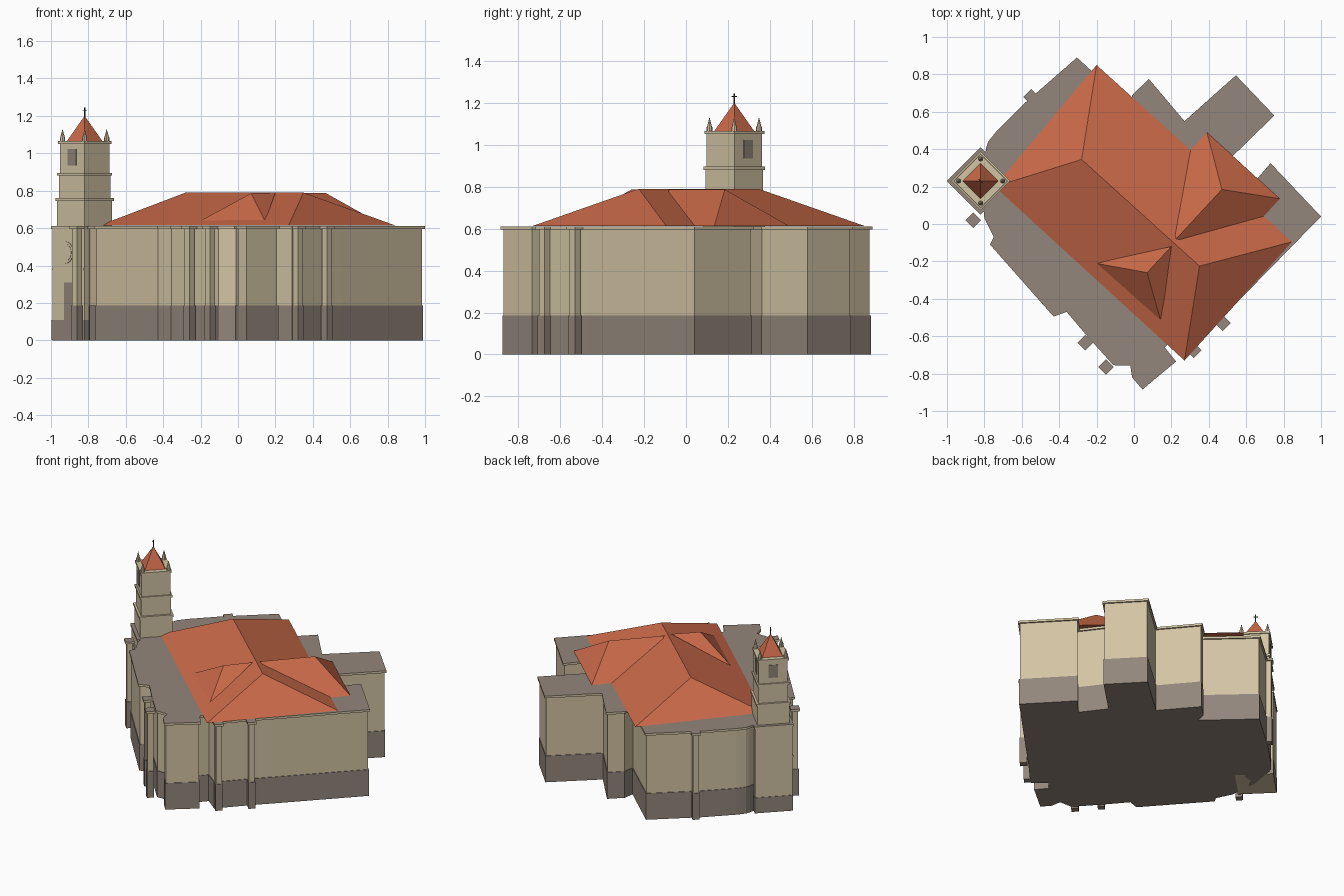
import bpy, bmesh
from math import cos, sin, pi
from mathutils import Vector, Matrix

if "Cube" in bpy.data.objects:
    bpy.data.objects.remove(bpy.data.objects["Cube"])


def material(name, rgb):
    mat = bpy.data.materials.new(name)
    mat.use_nodes = True
    color = (*rgb, 1)
    mat.diffuse_color = color
    mat.node_tree.nodes["Principled BSDF"].inputs["Base Color"].default_value = color
    return mat


STONE = material("pale_stone", (0.65, 0.55, 0.37))
GREY = material("grey_stone", (0.29, 0.24, 0.2))
TILE = material("red_tile", (0.58, 0.14, 0.065))
IRON = material("dark_iron", (0.05, 0.05, 0.05))


def finish(name, bm, mats, top_grey=False):
    """Turn a bmesh into a flat-shaded object; flat tops may take the second material."""
    bmesh.ops.recalc_face_normals(bm, faces=bm.faces)
    if top_grey:
        for face in bm.faces:
            face.material_index = int(face.normal.z > 0.9)
    mesh = bpy.data.meshes.new(name)
    bm.to_mesh(mesh)
    bm.free()
    for mat in mats:
        mesh.materials.append(mat)
    obj = bpy.data.objects.new(name, mesh)
    bpy.context.collection.objects.link(obj)
    return obj


def solid(name, points, faces, mat):
    bm = bmesh.new()
    verts = [bm.verts.new(p) for p in points]
    for face in faces:
        bm.faces.new([verts[i] for i in face])
    return finish(name, bm, [mat])


def prism(name, outline, low, high, mats, top_grey=False):
    bm = bmesh.new()
    face = bm.faces.new([bm.verts.new((x, y, low)) for x, y in outline])
    new = bmesh.ops.extrude_face_region(bm, geom=[face])["geom"]
    moved = [v for v in new if isinstance(v, bmesh.types.BMVert)]
    bmesh.ops.translate(bm, verts=moved, vec=(0, 0, high - low))
    return finish(name, bm, mats, top_grey)


def shrink(outline, amount):
    """Inset a clockwise outline with mitred corners."""
    pts = [Vector(p) for p in outline]
    result = []
    for i, p in enumerate(pts):
        a = (p - pts[i - 1]).normalized()
        b = (pts[(i + 1) % len(pts)] - p).normalized()
        na, nb = Vector((a.y, -a.x)), Vector((b.y, -b.x))
        result.append(p + (na + nb) * amount / max(0.4, 1 + na.dot(nb)))
    return result


def diamond(center, radius):
    """Square with its corners on the axes, clockwise from the back."""
    x, y = center
    return [(x, y + radius), (x + radius, y), (x, y - radius), (x - radius, y)]


def cone(name, center, low, high, radius, top, sides, mat, turn=0):
    bm = bmesh.new()
    place = Matrix.Translation((*center, (low + high) / 2)) @ Matrix.Rotation(turn, 4, "Z")
    bmesh.ops.create_cone(bm, cap_ends=True, segments=sides, radius1=radius,
                          radius2=top, depth=high - low, matrix=place)
    return finish(name, bm, [mat])


def box(name, center, size, turn, mat):
    bm = bmesh.new()
    place = (Matrix.Translation(center) @ Matrix.Rotation(turn, 4, "Z")
             @ Matrix.Diagonal((*size, 1)))
    bmesh.ops.create_cube(bm, size=1, matrix=place)
    return finish(name, bm, [mat])


EAVE, PLINTH, RIDGE = 0.61, 0.185, 0.79


def walls(name, outline):
    """Plinth, wall and cornice stacked on one plan."""
    prism(name + "_plinth", shrink(outline, 0.007), 0, PLINTH, [GREY])
    prism(name + "_wall", shrink(outline, 0.011), PLINTH, EAVE - 0.015, [STONE])
    prism(name + "_cornice", outline, EAVE - 0.015, EAVE, [STONE, GREY], True)


# Church body, plan running clockwise from the back corner
plan = [(-.305, .89), (-.02, .63), (-.01, .69), (.08, .775), (.27, .55),
        (.545, .795), (.75, .58), (.525, .36), (.635, .215), (.73, .325),
        (1, .04), (.56, -.41), (.49, -.48), (.33, -.65), (.29, -.69),
        (.2, -.62), (.165, -.66), (.225, -.735), (.045, -.885), (-.01, -.82),
        (-.02, -.757), (-.11, -.755), (-.25, -.6), (-.36, -.47), (-.43, -.495),
        (-.77, -.11), (-.75, -.07), (-.8, .03), (-.82, .23), (-.79, .41),
        (-.78, .44), (-.74, .49), (-.58, .65)]
walls("body", plan)

# Buttresses along the outside walls
for i, spot in enumerate([(-.55, .68), (.475, -.53), (.32, -.675), (-.15, -.765),
                          (-.26, -.635), (-.86, .02)]):
    walls(f"buttress_{i + 1}", diamond(spot, 0.042))

# Main hipped roof
base = EAVE + 0.003
solid("main_roof",
      [(-.2, .85, base), (.845, -.095, base), (.27, -.73, base), (-.745, .2, base),
       (-.28, .345, RIDGE), (.35, -.225, RIDGE)],
      [(0, 1, 5, 4), (1, 2, 5), (2, 3, 4, 5), (3, 0, 4), (3, 2, 1, 0)], TILE)

# Back cross roof running into the main ridge
solid("cross_roof",
      [(.39, .49, base), (.78, .135, base), (.535, -.13, base), (.145, .225, base),
       (.47, .185, RIDGE - 0.003), (.225, -.08, RIDGE - 0.003)],
      [(0, 1, 4), (1, 2, 5, 4), (2, 3, 5), (3, 0, 4, 5), (3, 2, 1, 0)], TILE)

# Small front hip lying on the main slope
solid("front_hip",
      [(-.205, -.21, 0.637), (.145, -.525, 0.637), (.07, -.26, RIDGE - 0.004),
       (.2, -.12, RIDGE)],
      [(0, 1, 2), (0, 2, 3), (1, 3, 2), (0, 3, 1)], TILE)

# Bell tower: lower block, stacked stages and ledges
tower = (-.82, .23)
tx, ty = tower
prism("tower_block", diamond(tower, 0.172), 0, EAVE - 0.015, [STONE])
prism("tower_block_plinth", diamond(tower, 0.176), 0.001, 0.11, [GREY])
prism("tower_block_cornice", diamond(tower, 0.18), EAVE - 0.015, EAVE, [STONE, GREY], True)
level = EAVE
for i, (top, radius) in enumerate([(.745, .147), (.88, .137), (1.05, .133)]):
    prism(f"tower_stage_{i + 1}", diamond(tower, radius), level, top, [STONE])
    prism(f"tower_ledge_{i + 1}", diamond(tower, radius + 0.01), top, top + 0.015, [STONE])
    level = top + 0.015


def on_tower(angle, out, along, z):
    """Point on a tower face, measured outward and sideways from the axis."""
    return Vector((tx + cos(angle) * out - sin(angle) * along,
                   ty + sin(angle) * out + cos(angle) * along, z))


# Belfry openings on three sides
for side, turn in (("back", pi / 4), ("left", 3 * pi / 4), ("front", 5 * pi / 4)):
    box(side + "_belfry_opening", on_tower(turn, 0.094, 0, 0.978),
        (0.006, 0.062, 0.088), turn, GREY)

# Entrance face: door, string course and round window
face = 5 * pi / 4
box("door", on_tower(face, 0.123, 0.02, 0.21), (0.008, 0.1, 0.2), face, GREY)
box("string_course", on_tower(face, 0.123, 0, 0.38), (0.008, 0.24, 0.01), face, STONE)
for name, radius, out, mat in (("round_window_rim", .058, .122, STONE),
                               ("round_window", .046, .124, STONE)):
    bm = bmesh.new()
    place = (Matrix.Translation(on_tower(face, out, -0.02, 0.47))
             @ Matrix.Rotation(face, 4, "Z") @ Matrix.Rotation(pi / 2, 4, "Y"))
    bmesh.ops.create_cone(bm, cap_ends=True, segments=20, radius1=radius,
                          radius2=radius, depth=0.008, matrix=place)
    finish(name, bm, [mat])

# Spire, corner pinnacles and cross
cone("spire", tower, level, 1.2, 0.095, 0, 4, TILE)
for i, spot in enumerate(diamond(tower, 0.118)):
    cone(f"pinnacle_base_{i + 1}", spot, level, level + 0.02, 0.014, 0.014, 8, STONE)
    cone(f"pinnacle_{i + 1}", spot, level + 0.02, 1.132, 0.012, 0, 8, STONE)
box("cross_post", (tx, ty, 1.22), (0.005, 0.005, 0.05), face, IRON)
box("cross_bar", (tx, ty, 1.23), (0.005, 0.03, 0.005), face, IRON)
